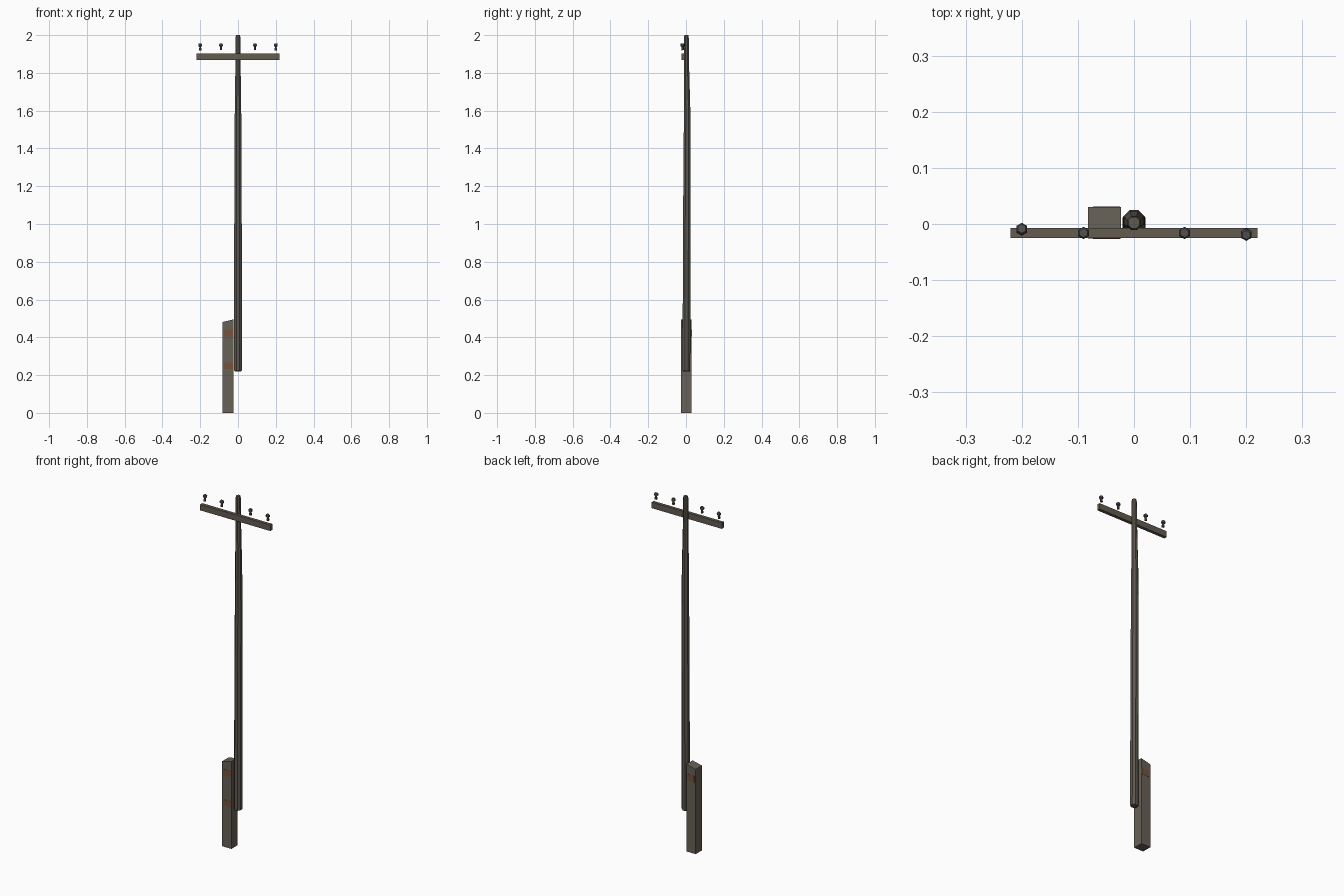
import bpy, bmesh, math
from mathutils import Matrix, Vector

if "Cube" in bpy.data.objects:
    bpy.data.objects.remove(bpy.data.objects["Cube"])


def mat(name, rgb):
    m = bpy.data.materials.new(name)
    m.diffuse_color = (*rgb, 1)
    m.use_nodes = True
    m.node_tree.nodes["Principled BSDF"].inputs["Base Color"].default_value = m.diffuse_color
    return m


WOOD = mat("weathered wood", (0.125, 0.107, 0.083))
POLE = mat("dark pole wood", (0.112, 0.098, 0.078))
STUB = mat("grey stub wood", (0.135, 0.120, 0.095))
RUST = mat("rusty strap", (0.18, 0.085, 0.045))
GLASS = mat("dark insulator", (0.085, 0.083, 0.078))


def finish(name, bm, material):
    bmesh.ops.recalc_face_normals(bm, faces=bm.faces)
    me = bpy.data.meshes.new(name)
    bm.to_mesh(me)
    bm.free()
    me.materials.append(material)
    ob = bpy.data.objects.new(name, me)
    bpy.context.collection.objects.link(ob)
    return ob


def box(name, lo, hi, material, slant=0.0):
    """Box from corner to corner; slant lowers the top at the -x side."""
    bm = bmesh.new()
    bmesh.ops.create_cube(bm, size=1)
    for v in bm.verts:
        low = v.co.z > 0 and v.co.x < 0
        v.co = Vector([(lo[i] + hi[i]) / 2 + v.co[i] * (hi[i] - lo[i]) for i in range(3)])
        if low:
            v.co.z -= slant
    return finish(name, bm, material)


def tube(name, rings, sides, material, at=(0, 0, 0), tilt=0.0):
    """Loft rings of (y offset, z, radius) with closed ends."""
    bm = bmesh.new()
    loops = []
    for oy, z, r in rings:
        loops.append([bm.verts.new((r * math.cos((i + .5) * math.tau / sides),
                                    oy + r * math.sin((i + .5) * math.tau / sides), z))
                      for i in range(sides)])
    for a, b in zip(loops, loops[1:]):
        for i in range(sides):
            j = (i + 1) % sides
            bm.faces.new((a[i], a[j], b[j], b[i]))
    bm.faces.new(loops[0][::-1])
    bm.faces.new(loops[-1])
    bm.transform(Matrix.Translation(at) @ Matrix.Rotation(tilt, 4, 'X'))
    return finish(name, bm, material)


# Tapered, slightly bowed pole hanging beside the stub
tube("pole", [(0.002, 0.22, 0.018), (0.002, 0.226, 0.022), (0.004, 1.0, 0.0215),
              (0.006, 1.34, 0.0205), (0.006, 1.6, 0.0185), (0.003, 1.8, 0.0155),
              (0.002, 1.99, 0.0135), (0.002, 2.0, 0.011)], 8, POLE)

# Crossarm on the front of the pole
box("crossarm", (-0.22, -0.025, 1.868), (0.22, -0.007, 1.902), WOOD)

# Insulators floating just above the crossarm
profile = [(0, 0, 0.007), (0, 0.011, 0.007), (0, 0.014, 0.005), (0, 0.019, 0.006),
           (0, 0.022, 0.011), (0, 0.031, 0.011), (0, 0.036, 0.008)]
for x, y, tilt in ((-0.2, -0.012, -0.1), (-0.09, -0.016, 0), (0.09, -0.016, 0), (0.2, -0.016, 0.1)):
    tube("insulator", profile, 6, GLASS, (x, y, 1.92), tilt)

# Square ground stub with slanted top
box("stub", (-0.082, -0.026, 0), (-0.023, 0.030, 0.495), STUB, slant=0.014)

# Rusty strap patches: two in front, one behind
for name, y, z in (("front_strap_upper", -0.026, 0.405), ("front_strap_lower", -0.026, 0.232),
                   ("back_strap_upper", 0.030, 0.405)):
    box(name, (-0.073, y - 0.001, z), (-0.025, y + 0.001, z + 0.036), RUST)
